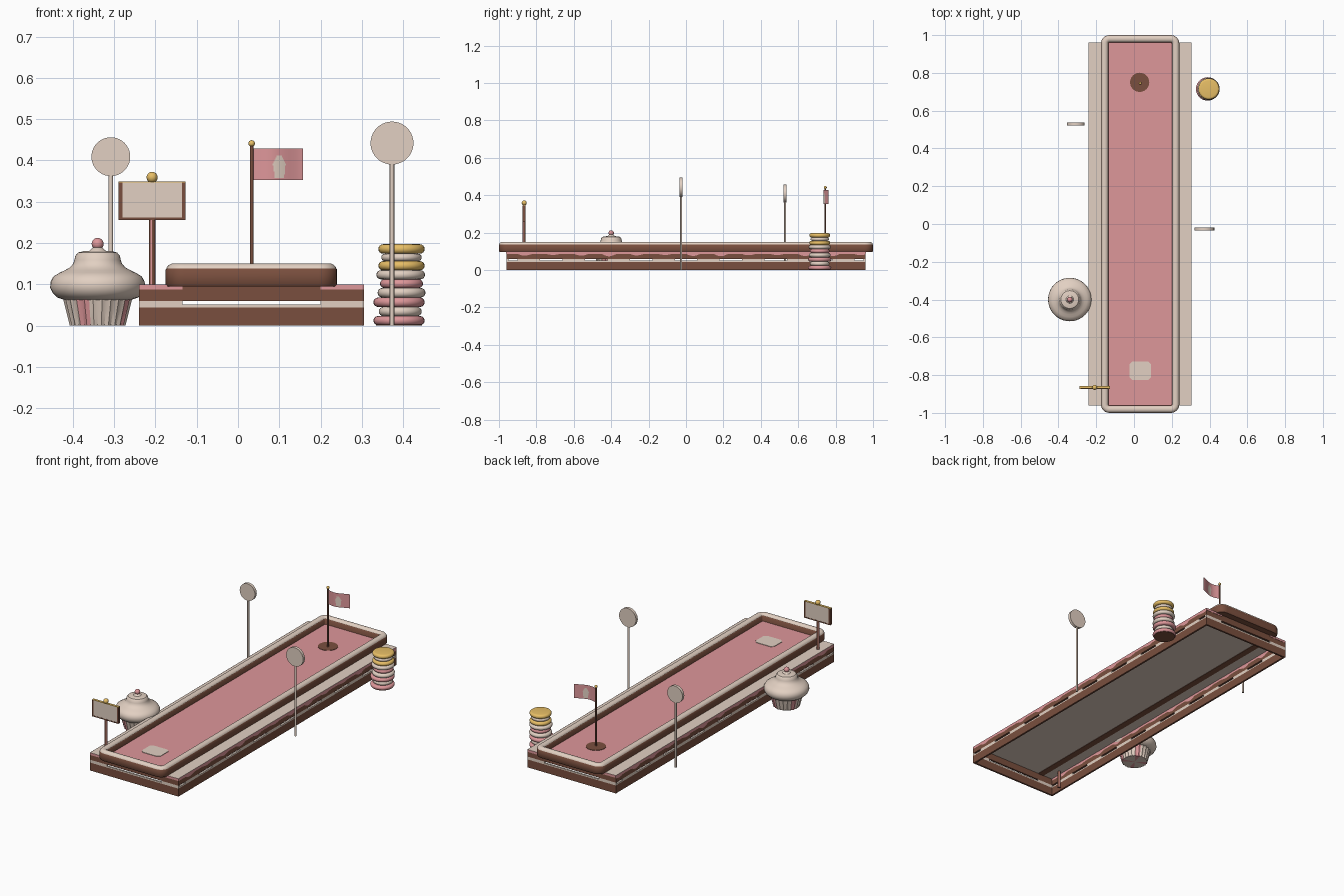
import bpy, bmesh, math
from math import sin, cos, pi, radians

if "Cube" in bpy.data.objects:
    bpy.data.objects.remove(bpy.data.objects["Cube"])


def material(name, rgb):
    m = bpy.data.materials.new(name)
    lin = [((c / 255 + 0.055) / 1.055) ** 2.4 for c in rgb]
    m.diffuse_color = (*lin, 1)
    m.use_nodes = True
    m.node_tree.nodes["Principled BSDF"].inputs["Base Color"].default_value = m.diffuse_color
    return m


CREAM = material("cream", (226, 208, 194))
PINK = material("pink", (222, 151, 154))
BROWN = material("chocolate_brown", (122, 79, 62))
GOLD = material("gold", (236, 194, 104))


def finish(name, bm, mats, angle=35):
    bmesh.ops.remove_doubles(bm, verts=bm.verts, dist=1e-5)
    bmesh.ops.recalc_face_normals(bm, faces=bm.faces)
    me = bpy.data.meshes.new(name)
    bm.to_mesh(me)
    bm.free()
    for m in mats:
        me.materials.append(m)
    if angle:
        for p in me.polygons:
            p.use_smooth = True
        me.set_sharp_from_angle(angle=radians(angle))
    ob = bpy.data.objects.new(name, me)
    bpy.context.collection.objects.link(ob)
    return ob


def boxes(name, mat, *bounds):
    """One object made of boxes given as (x0, x1, y0, y1, z0, z1)."""
    bm = bmesh.new()
    for x0, x1, y0, y1, z0, z1 in bounds:
        vs = bmesh.ops.create_cube(bm, size=1)["verts"]
        for v in vs:
            v.co = ((x0 + x1) / 2 + v.co.x * (x1 - x0),
                    (y0 + y1) / 2 + v.co.y * (y1 - y0),
                    (z0 + z1) / 2 + v.co.z * (z1 - z0))
    return finish(name, bm, [mat], 0)


def bridge(bm, rings, closed=False):
    n = len(rings[0])
    pairs = list(zip(rings, rings[1:])) + ([(rings[-1], rings[0])] if closed else [])
    for a, b in pairs:
        for i in range(n):
            j = (i + 1) % n
            bm.faces.new((a[i], a[j], b[j], b[i])).material_index = 0


def lathe(name, mats, x, y, profile, segs=32, pleat=0.0, rule=None):
    bm = bmesh.new()
    rings = []
    for r, z in profile:
        ring = []
        for i in range(segs):
            a = 2 * pi * i / segs
            rr = r + (pleat if i % 2 else -pleat) * (r > 0.02)
            ring.append(bm.verts.new((x + rr * cos(a), y + rr * sin(a), z)))
        rings.append(ring)
    bridge(bm, rings)
    if rule:
        for k, f in enumerate(bm.faces):
            f.material_index = rule(k % segs)
    return finish(name, bm, mats)


def pole(name, mats, x, y, r, z0, z1, segs=12, rule=None):
    return lathe(name, mats, x, y, [(0, z0), (r, z0), (r, z1), (0, z1)], segs, 0, rule)


def ball(name, mat, x, y, z, r):
    prof = [(r * sin(pi * i / 10), z - r * cos(pi * i / 10)) for i in range(11)]
    return lathe(name, [mat], x, y, prof, 20)


def rim(name, mat, profile):
    """Sweep a closed (inset, z) profile round the rounded track outline."""
    bm = bmesh.new()
    rings = []
    for d, z in profile:
        ring = []
        for cx, cy, q in ((0.195, 0.955, 0), (-0.13, 0.955, 1), (-0.13, -0.955, 2), (0.195, -0.955, 3)):
            for k in range(7):
                a = (q + k / 6) * pi / 2
                ring.append(bm.verts.new((cx + (0.045 - d) * cos(a), cy + (0.045 - d) * sin(a), z)))
        rings.append(ring)
    bridge(bm, rings, True)
    return finish(name, bm, [mat], 50)


# Hollow wafer base: walls, spacer layer with open slots, top plate
X0, X1, Y = -0.24, 0.305, 0.96
T = 0.01


def frame(z0, z1):
    return [(X0, X0 + T, -Y, Y, z0, z1), (X1 - T, X1, -Y, Y, z0, z1),
            (X0 + T, X1 - T, -Y, -Y + T, z0, z1), (X0 + T, X1 - T, Y - T, Y, z0, z1)]


boxes("base_lower_wall", BROWN, *frame(0, 0.044))
boxes("base_cream_layer", CREAM, *frame(0.044, 0.051))
boxes("base_upper_wall", BROWN, *frame(0.06, 0.097))
spacers = []
for y0, y1 in ((-Y, -Y + T), (Y - T, Y)):
    spacers += [(X0, -0.135, y0, y1, 0.051, 0.06), (0.2, X1, y0, y1, 0.051, 0.06)]
for x0, x1 in ((X0, X0 + T), (X1 - T, X1)):
    for i in range(8):
        yc = -0.84 + i * 0.24
        spacers.append((x0, x1, yc - 0.06, yc + 0.06, 0.051, 0.06))
boxes("base_spacers", CREAM, *spacers)
boxes("base_top", CREAM, (X0, X1, -Y, Y, 0.097, 0.1))

# Pink icing drips on both faces of the long walls, and on the end corners
bm = bmesh.new()
N = 192
for x in (X0 - 0.001, X0 + T + 0.001, X1 - T - 0.001, X1 + 0.001):
    cols = []
    for i in range(N + 1):
        y = -Y + 2 * Y * i / N
        low = 0.086 - 0.013 * max(0, sin(y * 42)) * (0.7 + 0.3 * sin(y * 11))
        cols.append((bm.verts.new((x, y, low)), bm.verts.new((x, y, 0.0995))))
    for a, b in zip(cols, cols[1:]):
        bm.faces.new((a[0], b[0], b[1], a[1]))
finish("icing_drips", bm, [PINK], 0)
boxes("icing_corners", PINK, *[(a, b, s * Y - 0.0015, s * Y + 0.0015, 0.087, 0.0995)
                               for s in (-1, 1) for a, b in ((X0, -0.135), (0.2, X1))])

# Track: brown wall, rounded cream lip, felt, hole and tee mat
rim("track_wall", BROWN, [(0.004, 0.095), (0, 0.1), (0, 0.136), (0.004, 0.14), (0.036, 0.14), (0.04, 0.136), (0.04, 0.095)])
rim("track_lip", CREAM, [(0.0015, 0.137), (0.003, 0.142), (0.008, 0.147), (0.014, 0.15), (0.024, 0.15),
                         (0.031, 0.147), (0.036, 0.142), (0.037, 0.137)])
boxes("track_felt", PINK, (-0.137, 0.202, -0.962, 0.962, 0.1, 0.11))
boxes("track_end_floors", BROWN, *[(-0.14, 0.205, s * 0.965 - 0.01, s * 0.965 + 0.01, 0.096, 0.1) for s in (-1, 1)])
lathe("hole", [BROWN], 0.03, 0.75, [(0.051, 0.109), (0.051, 0.112), (0, 0.112)], 24)
mx, my, mc = 0.058, 0.048, 0.015
bm = bmesh.new()
outline = []
for sx, sy in ((1, 1), (-1, 1), (-1, -1), (1, -1)):
    pts = [(sx * mx, sy * (my - mc)), (sx * (mx - mc), sy * my)]
    outline += pts if sx * sy > 0 else pts[::-1]
face = bm.faces.new([bm.verts.new((0.033 + a, -0.777 + b, 0.1095)) for a, b in outline])
ext = bmesh.ops.extrude_face_region(bm, geom=[face])["geom"]
for v in ext:
    if isinstance(v, bmesh.types.BMVert):
        v.co.z += 0.003
finish("tee_mat", bm, [CREAM], 0)

# Flag with a waving cloth and a cream cake patch
pole("flag_pole", [BROWN], 0.033, 0.745, 0.0045, 0.11, 0.438)
ball("flag_finial", GOLD, 0.033, 0.745, 0.441, 0.008)
bm = bmesh.new()
W, H = 48, 32


def wave(u):
    return 0.745 - 0.012 * sin(u * pi * 1.35) + 0.006 * u


for off in (-0.0012, 0.0012):
    g = [[bm.verts.new((0.035 + 0.122 * i / W, wave(i / W) + off, 0.352 + 0.077 * j / H))
          for j in range(H + 1)] for i in range(W + 1)]
    for i in range(W):
        for j in range(H):
            f = bm.faces.new((g[i][j], g[i + 1][j], g[i + 1][j + 1], g[i][j + 1]))
            c = f.calc_center_median()
            dx, dz = abs(c.x - 0.1), c.z - 0.358
            half = 0.012 + 0.06 * dz if dz < 0.03 else 0.015 - 0.55 * (dz - 0.036)
            f.material_index = int(0 < dz < 0.054 and dx < half)
finish("flag_cloth", bm, [PINK, CREAM])

# Cupcake
cx, cy = -0.34, -0.4
lathe("cupcake_wrapper", [CREAM, PINK], cx, cy, [(0, 0), (0.066, 0), (0.075, 0.035), (0.084, 0.072), (0, 0.072)],
      48, 0.002, lambda i: int(i % 12 in (7, 8, 9)))
lathe("cupcake_frosting", [CREAM], cx, cy,
      [(0, 0.062), (0.08, 0.062), (0.098, 0.068), (0.109, 0.079), (0.115, 0.092), (0.114, 0.106), (0.107, 0.119),
       (0.092, 0.128), (0.079, 0.134), (0.067, 0.141), (0.059, 0.15), (0.056, 0.159), (0.054, 0.169),
       (0.047, 0.177), (0.034, 0.18), (0.02, 0.181), (0.011, 0.189), (0, 0.192)], 40)
ball("cupcake_cherry", PINK, cx, cy, 0.198, 0.0145)

# Stack of round biscuits: (z0, z1, radius, x, colour)
layers = [(0.001, 0.023, 0.062, 0.39, PINK), (0.023, 0.045, 0.052, 0.393, CREAM), (0.045, 0.068, 0.062, 0.39, PINK),
          (0.068, 0.091, 0.058, 0.396, CREAM), (0.091, 0.112, 0.052, 0.396, PINK), (0.112, 0.134, 0.059, 0.394, CREAM),
          (0.134, 0.156, 0.056, 0.396, GOLD), (0.156, 0.174, 0.049, 0.396, CREAM), (0.174, 0.197, 0.056, 0.396, GOLD)]
for k, (z0, z1, r, x, mat) in enumerate(layers):
    m, h = (z0 + z1) / 2, (z1 - z0) / 2
    prof = [(0, z0)] + [(r - h * (1 - cos(t * pi / 8)), m + h * sin(t * pi / 8)) for t in range(-4, 5)] + [(0, z1)]
    lathe(f"biscuit_layer_{k + 1}", [mat], x, 0.715, prof)
pole("biscuit_base", [BROWN], 0.39, 0.715, 0.056, 0, 0.002, 32)

# Two lollipops: upright discs on thin sticks
for side, x, y, z, r in (("left", -0.308, 0.53, 0.409, 0.047), ("right", 0.373, -0.026, 0.442, 0.052)):
    pole(f"lollipop_stick_{side}", [CREAM], x, y, 0.0055, 0, z - r + 0.005)
    disc = pole(f"lollipop_disc_{side}", [CREAM], 0, 0, r, -0.008, 0.008, 40)
    disc.location = (x, y, z)
    disc.rotation_euler = (pi / 2, 0, 0)

# Sign on a striped post
sx, sy = -0.208, -0.865
pole("sign_post", [BROWN, PINK], sx, sy, 0.008, 0, 0.26, 12, lambda i: int(i % 3 == 2))
boxes("sign_panel", CREAM, (-0.28, -0.136, sy - 0.007, sy + 0.007, 0.262, 0.346))
boxes("sign_frame", BROWN, (-0.289, -0.28, sy - 0.008, sy + 0.008, 0.256, 0.346),
      (-0.136, -0.127, sy - 0.008, sy + 0.008, 0.256, 0.346), (-0.28, -0.136, sy - 0.008, sy + 0.008, 0.256, 0.262))
boxes("sign_top", GOLD, (-0.289, -0.127, sy - 0.007, sy + 0.007, 0.346, 0.349))
ball("sign_finial", GOLD, sx, sy, 0.359, 0.0135)
